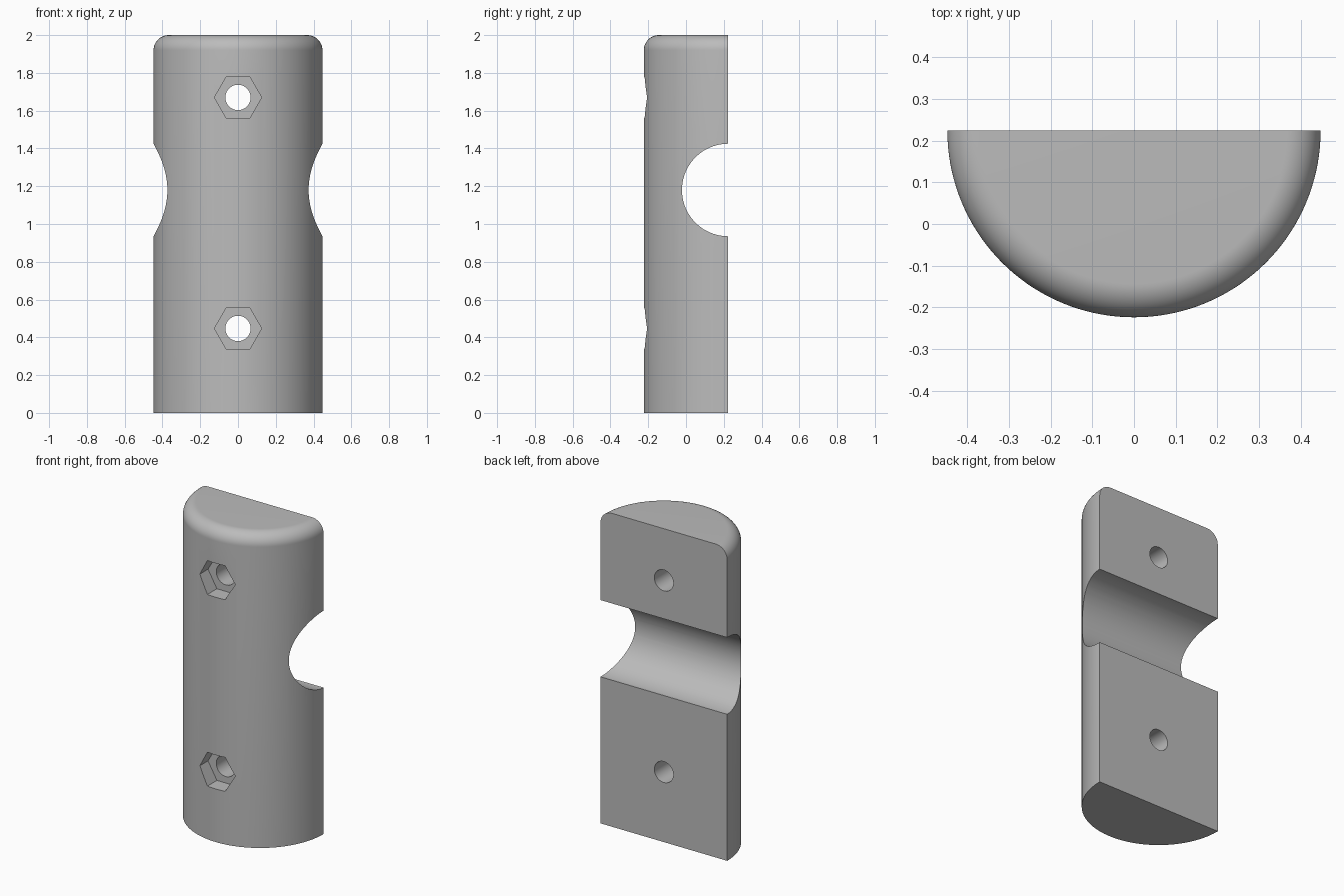
import bpy, bmesh
from math import pi, sin, cos
from mathutils import Matrix, Vector

if "Cube" in bpy.data.objects:
    bpy.data.objects.remove(bpy.data.objects["Cube"], do_unlink=True)

HEIGHT, RADIUS, FILLET = 2.0, 0.447, 0.08
BACK = RADIUS / 2            # y of the flat mating face
CHANNEL_Z, CHANNEL_R = 1.18, 0.245
BOLT_HEIGHTS = (0.447, 1.67)
BOLT_R, NUT_R, NUT_DEPTH = 0.067, 0.125, 0.1

grey = bpy.data.materials.new("plain grey")
grey.use_nodes = True
colour = (0.5, 0.5, 0.5, 1)
grey.diffuse_color = colour
grey.node_tree.nodes["Principled BSDF"].inputs["Base Color"].default_value = colour


def add_object(name, bm):
    bmesh.ops.recalc_face_normals(bm, faces=bm.faces)
    mesh = bpy.data.meshes.new(name)
    bm.to_mesh(mesh)
    bm.free()
    mesh.materials.append(grey)
    obj = bpy.data.objects.new(name, mesh)
    bpy.context.collection.objects.link(obj)
    return obj


def prism(name, sides, radius, length, centre, axis, turn=0):
    """Closed prism or cylinder lying along the given axis."""
    bm = bmesh.new()
    rot = Matrix.Rotation(pi / 2, 4, "Y" if axis == "x" else "X")
    bmesh.ops.create_cone(
        bm, cap_ends=True, segments=sides, radius1=radius, radius2=radius, depth=length,
        matrix=Matrix.Translation(centre) @ rot @ Matrix.Rotation(turn, 4, "Z"))
    return add_object(name, bm)


# Half-round body: a rounded profile spun through half a turn
profile = [(0, 0), (RADIUS, 0)]
for i in range(17):
    a = i / 16 * pi / 2
    profile.append((RADIUS - FILLET + FILLET * cos(a), HEIGHT - FILLET + FILLET * sin(a)))
profile.append((0, HEIGHT))
bm = bmesh.new()
verts = [bm.verts.new((-r, BACK, z)) for r, z in profile]
edges = [bm.edges.new(pair) for pair in zip(verts, verts[1:])]
bmesh.ops.spin(bm, geom=verts + edges, cent=(0, BACK, 0), axis=(0, 0, 1),
               angle=pi, steps=72)
bmesh.ops.remove_doubles(bm, verts=bm.verts, dist=1e-5)
bmesh.ops.holes_fill(bm, edges=[e for e in bm.edges if e.is_boundary], sides=0)
flat = [f for f in bm.faces if all(abs(v.co.z) < 1e-5 for v in f.verts)
        or all(abs(v.co.z - HEIGHT) < 1e-5 for v in f.verts)]
bmesh.ops.dissolve_faces(bm, faces=flat)
body = add_object("clamp_half", bm)

# Cross channel for the tube, bolt holes and hexagonal nut pockets
cutters = [prism("channel_cutter", 96, CHANNEL_R, 2, (0, BACK, CHANNEL_Z), "x")]
for z in BOLT_HEIGHTS:
    cutters.append(prism("bolt_cutter", 48, BOLT_R, 2, (0, 0, z), "y"))
    cutters.append(prism("nut_cutter", 6, NUT_R, 1,
                         (0, NUT_DEPTH - BACK - 0.5, z), "y", pi / 2))

bpy.ops.object.select_all(action="DESELECT")
bpy.context.view_layer.objects.active = body
body.select_set(True)
for cutter in cutters:
    cut = body.modifiers.new(cutter.name, "BOOLEAN")
    cut.operation, cut.solver, cut.object = "DIFFERENCE", "EXACT", cutter
    bpy.ops.object.modifier_apply(modifier=cut.name)
    bpy.data.objects.remove(cutter, do_unlink=True)

# Smooth curves, crisp edges
bpy.ops.object.shade_smooth_by_angle(angle=pi / 7)
